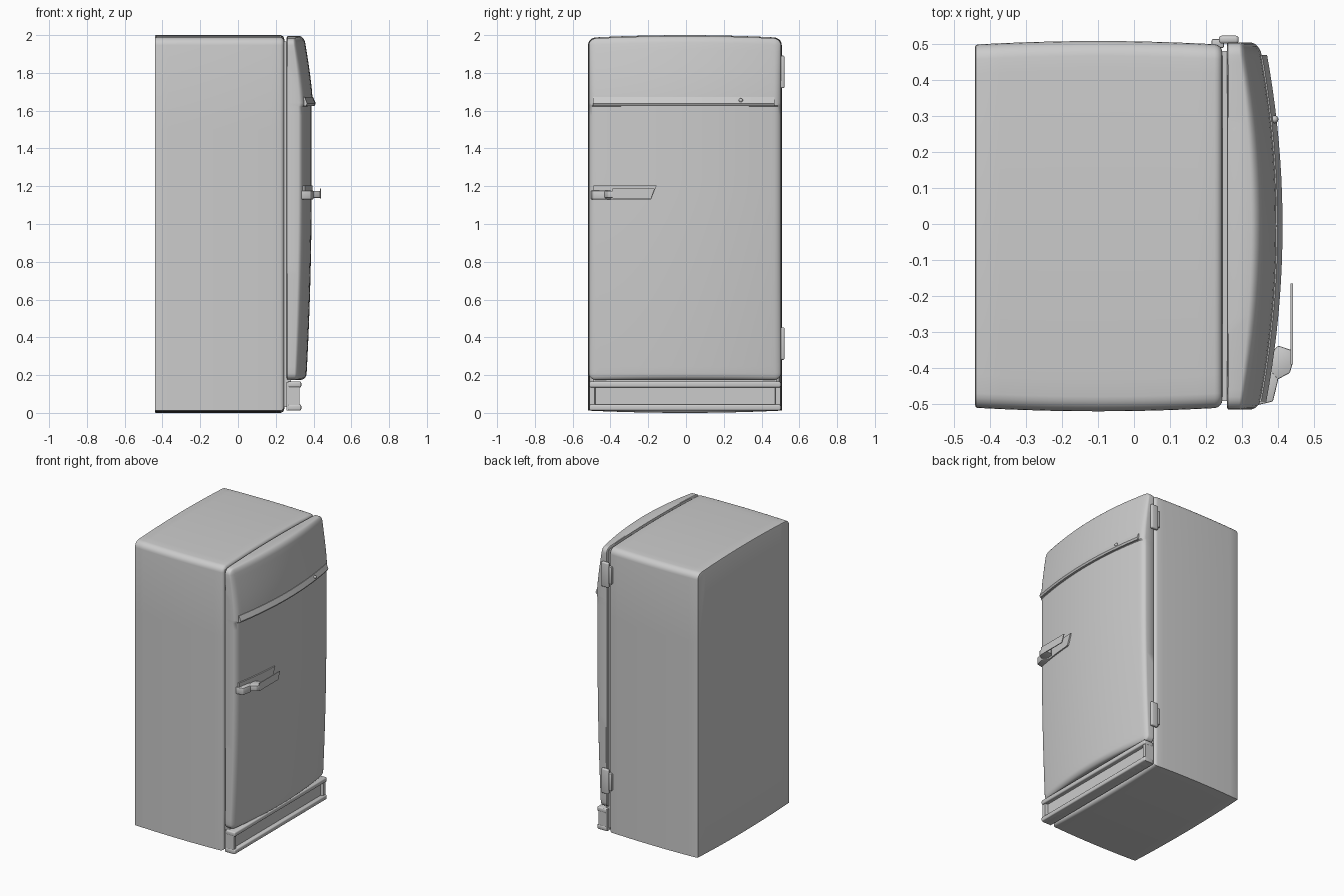
import bpy, bmesh, math
from mathutils import Vector

if "Cube" in bpy.data.objects:
    bpy.data.objects.remove(bpy.data.objects["Cube"])


def finish(name, bm, angle=35):
    bmesh.ops.recalc_face_normals(bm, faces=bm.faces)
    me = bpy.data.meshes.new(name)
    bm.to_mesh(me)
    bm.free()
    ob = bpy.data.objects.new(name, me)
    bpy.context.collection.objects.link(ob)
    bpy.ops.object.select_all(action='DESELECT')
    ob.select_set(True)
    bpy.context.view_layer.objects.active = ob
    bpy.ops.object.shade_smooth_by_angle(angle=math.radians(angle))
    return ob


def box(name, lo, hi, bevels=(), cuts=((), (), ()), warp=None):
    """Box with selective bevels, then sliced per axis and warped."""
    bm = bmesh.new()
    bmesh.ops.create_cube(bm, size=1)
    for v in bm.verts:
        v.co = Vector([lo[i] + (v.co[i] + .5) * (hi[i] - lo[i]) for i in range(3)])
    for test, width, seg in bevels:
        edges = [e for e in bm.edges if test(e.verts[0].co, e.verts[1].co)]
        bmesh.ops.bevel(bm, geom=edges, offset=width, segments=seg,
                        profile=.5, affect='EDGES')
    for axis in range(3):
        no = Vector([float(i == axis) for i in range(3)])
        for c in cuts[axis]:
            bmesh.ops.bisect_plane(bm, geom=bm.verts[:] + bm.edges[:] + bm.faces[:],
                                   dist=1e-5, plane_co=no * c, plane_no=no)
    if warp:
        for v in bm.verts:
            v.co = Vector(warp(*v.co))
    return finish(name, bm)


def prism(name, pts, z0, z1, bevel=.004):
    """Plan-view polygon extruded upward with softened edges."""
    bm = bmesh.new()
    f = bm.faces.new([bm.verts.new((x, y, z0)) for x, y in pts])
    r = bmesh.ops.extrude_face_region(bm, geom=[f])
    for v in r['geom']:
        if isinstance(v, bmesh.types.BMVert):
            v.co.z = z1
    bmesh.ops.bevel(bm, geom=bm.edges[:], offset=bevel, segments=2,
                    profile=.5, affect='EDGES')
    return finish(name, bm)


def steps(a, b, n):
    return [a + (b - a) * i / n for i in range(1, n)]


def along_x(a, b):
    return abs(a.x - b.x) > .01


def at_x(x):
    return lambda a, b: abs(a.x - x) < 1e-4 and abs(b.x - x) < 1e-4


def every(a, b):
    return True


YC = -.006


def arch(y, z):
    # crowned top shared by cabinet and door
    return z - .014 * ((y - YC) / .5) ** 2 * max(0, (z - 1.5) / .5)


def front(y, z):
    # bowed face of the door
    x = .39 - .044 * ((y - YC) / .48) ** 2
    if z < 1.2:
        x -= .027 * (1.2 - z) ** 2
    if z > 1.63:
        x += .007 - .045 * ((z - 1.63) / .35) ** 1.4
    return x


# Cabinet: crowned top, gently bulging sides
def warp_cabinet(x, y, z):
    bulge = 1 + .02 * (1 - ((x + .1) / .345) ** 2)
    bottom = .012 * ((y - YC) / .5) ** 2 * max(0, 1 - z / .3)
    return x, YC + (y - YC) * bulge, arch(y, z) + bottom


box('cabinet', (-.44, YC - .503, 0), (.245, YC + .503, 2),
    [(lambda a, b: along_x(a, b) and a.z > 1, .04, 5),
     (at_x(.245), .022, 4), (at_x(-.44), .006, 2)],
    (steps(-.44, .245, 10), steps(-.5, .5, 12), (.3, 1.5)), warp_cabinet)

# Door seal
box('door_seal', (.22, -.49, .03), (.28, .48, 1.965))

# Door
def warp_door(x, y, z):
    t = max(0, (x - .258) / (.39 - .258))
    return x + (front(y, z) - .39) * t, y, arch(y, z)


box('door', (.258, -.514, .175), (.39, .503, 1.995),
    [(along_x, .035, 5), (at_x(.39), .035, 6), (at_x(.258), .008, 2)],
    ((), steps(-.51, .5, 20), steps(.175, 1.995, 26) + [1.625, 1.632]), warp_door)

# Ledge trim under the upper door panel
def warp_ledge(x, y, z):
    out = .015 if z < 1.65 else .003
    return front(y, z) - .02 + x * (.02 + out), y, z


box('door_ledge', (0, -.492, 1.626), (1, .468, 1.672),
    cuts=((), steps(-.49, .47, 20), (1.638,)), warp=warp_ledge)

# Small lock button
bm = bmesh.new()
bmesh.ops.create_uvsphere(bm, u_segments=16, v_segments=8, radius=.011)
for v in bm.verts:
    v.co += Vector((front(.29, 1.655) + .01, .29, 1.655))
finish('lock_button', bm)

# Kick panel with recessed face and raised rails
bm = bmesh.new()
bmesh.ops.create_cube(bm, size=1)
for v in bm.verts:
    v.co = Vector((.2915 + v.co.x * .067, -.005 + v.co.y * 1.01, .088 + v.co.z * .15))
bm.normal_update()
face = [f for f in bm.faces if f.normal.x > .9]
bmesh.ops.inset_region(bm, faces=face, thickness=.036)
bmesh.ops.inset_region(bm, faces=face, thickness=.006, depth=-.018)
finish('kick_panel', bm)
for side, z in (('lower', .013), ('upper', .135)):
    box('kick_rail_' + side, (.262, -.512, z), (.335, .502, z + .031),
        [(every, .008, 3)])

# Handle: back plate, mount, arm and lever
def warp_plate(x, y, z):
    slant = .03 * (z - 1.205) / .075 if y > -.2 else 0
    return front(y, z) - .015 + x * .024, y + slant, z


box('handle_plate', (0, -.49, 1.13), (1, -.155, 1.205),
    cuts=((), steps(-.49, -.155, 6), ()), warp=warp_plate)
prism('handle_mount', [(.315, -.508), (.385, -.492), (.4, -.43), (.37, -.395),
                       (.33, -.42)], 1.13, 1.177)
prism('handle_arm', [(.37, -.435), (.39, -.435), (.432, -.413), (.44, -.385),
                     (.438, -.35), (.4, -.337), (.375, -.36)], 1.138, 1.175)
box('handle_lever', (.434, -.39, 1.135), (.44, -.165, 1.188),
    warp=lambda x, y, z: (x, y + (.02 * (z - 1.188) / .053 if y > -.2 else 0), z))

# Hinges
for side, zc in (('upper', 1.805), ('lower', .367)):
    box(side + '_hinge_leaf', (.215, .488, zc - .06), (.25, .513, zc + .06),
        [(every, .005, 2)])
    box(side + '_hinge_cover', (.235, .5, zc - .086), (.29, .522, zc + .086),
        [(every, .008, 3)])
